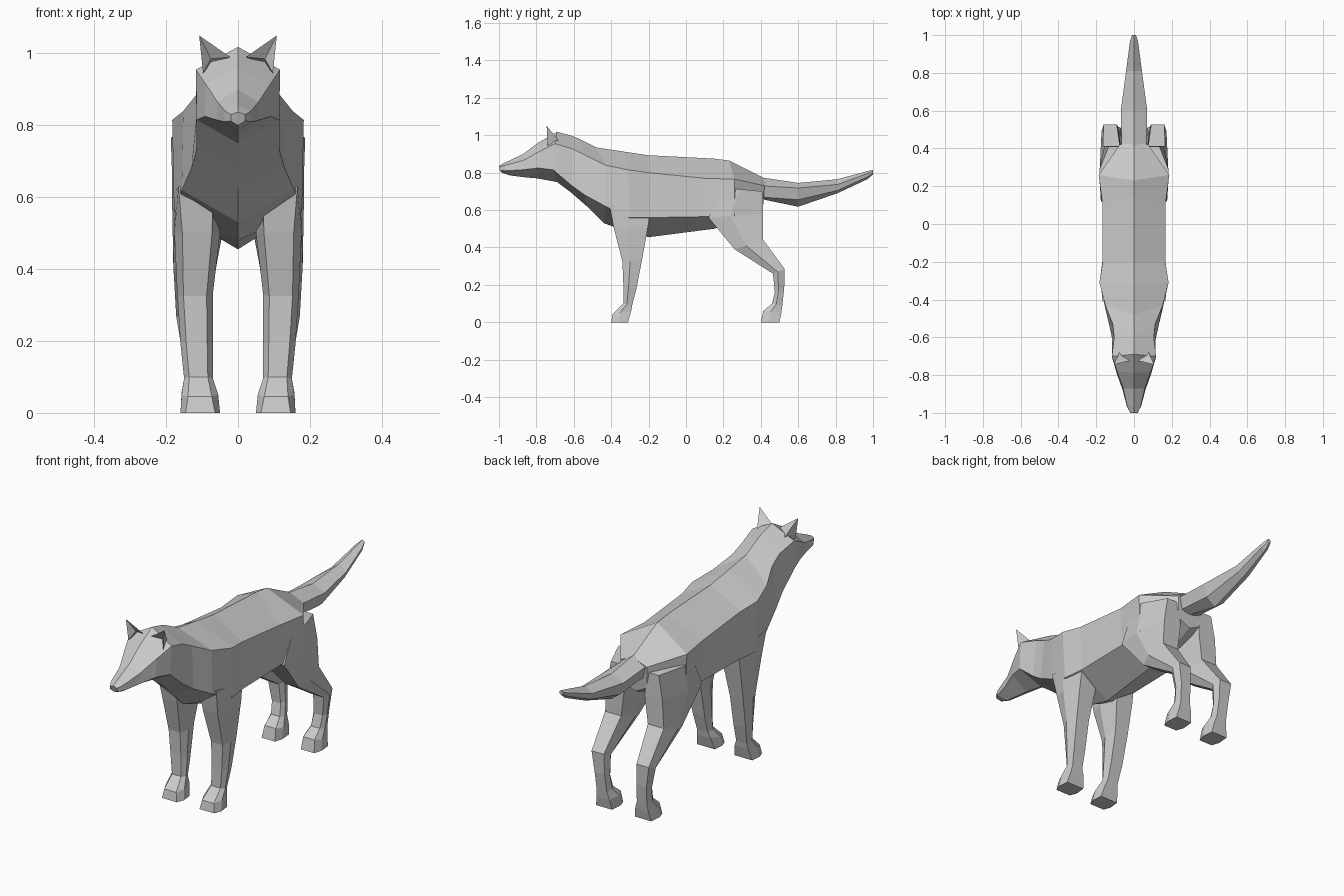
import bpy, bmesh


def finish(name, bm, mirror=False):
    bmesh.ops.recalc_face_normals(bm, faces=bm.faces)
    mesh = bpy.data.meshes.new(name)
    bm.to_mesh(mesh)
    bm.free()
    obj = bpy.data.objects.new(name, mesh)
    bpy.context.collection.objects.link(obj)
    if mirror:
        obj.modifiers.new("Mirror", 'MIRROR').use_mirror_merge = False
    return obj


def loft(name, rings, mirror=False):
    bm = bmesh.new()
    loops = [[bm.verts.new(p) for p in ring] for ring in rings]
    n = len(loops[0])
    for a, b in zip(loops, loops[1:]):
        for i in range(n):
            j = (i + 1) % n
            bm.faces.new((a[i], a[j], b[j], b[i]))
    bm.faces.new(loops[0])
    bm.faces.new(loops[-1])
    return finish(name, bm, mirror)


def trunk_ring(top, side, low, bottom):
    # six-sided symmetric section: ridge, flank, lower flank, keel
    (sx, sy, sz), (lx, ly, lz) = side, low
    return [(0, *top), side, low, (0, *bottom), (-lx, ly, lz), (-sx, sy, sz)]


def leg_ring(yf, zf, yb, zb, xin, xout, front=0.65, back=0.75):
    # six-sided limb section, narrower at front and back
    c, h = (xin + xout) / 2, (xout - xin) / 2
    ym, zm = yf * .6 + yb * .4, zf * .6 + zb * .4
    return [(c - h * front, yf, zf), (c + h * front, yf, zf), (xout, ym, zm),
            (c + h * back, yb, zb), (c - h * back, yb, zb), (xin, ym, zm)]


# Torso and neck, rump to nape
neck = trunk_ring((-.62, 1.0), (.105, -.60, .925), (.115, -.61, .73), (-.61, .69))
loft("body", [
    trunk_ring((.43, .765), (.075, .42, .73), (.07, .41, .62), (.41, .585)),
    trunk_ring((.23, .865), (.187, .26, .765), (.18, .26, .56), (.27, .53)),
    trunk_ring((.15, .875), (.166, .10, .77), (.165, .11, .565), (.15, .50)),
    trunk_ring((-.20, .893), (.166, -.20, .80), (.166, -.19, .56), (-.20, .455)),
    trunk_ring((-.33, .912), (.183, -.31, .815), (.178, -.30, .56), (-.30, .48)),
    trunk_ring((-.48, .935), (.152, -.43, .84), (.156, -.43, .62), (-.44, .53)),
    trunk_ring((-.58, .985), (.112, -.53, .89), (.13, -.54, .68), (-.53, .62)),
    neck])

# Head and muzzle
loft("head", [
    neck,
    trunk_ring((-.69, 1.018), (.117, -.70, .955), (.115, -.71, .815), (-.69, .75)),
    trunk_ring((-.79, .96), (.09, -.78, .915), (.092, -.79, .825), (-.80, .77)),
    trunk_ring((-.87, .90), (.057, -.87, .865), (.06, -.88, .815), (-.86, .775)),
    trunk_ring((-.97, .853), (.036, -.965, .84), (.038, -.965, .81), (-.94, .785)),
    trunk_ring((-1, .837), (.02, -1, .83), (.02, -.995, .812), (-.985, .80))])

# Tail
loft("tail", [
    trunk_ring((.40, .775), (.065, .40, .73), (.05, .40, .67), (.42, .655)),
    trunk_ring((.60, .745), (.07, .60, .718), (.05, .60, .655), (.60, .618)),
    trunk_ring((.81, .765), (.042, .81, .737), (.032, .81, .705), (.81, .69)),
    trunk_ring((.97, .808), (.021, .97, .795), (.018, .97, .777), (.97, .765)),
    trunk_ring((1, .815), (.01, 1, .808), (.009, 1, .797), (1, .79))])

# Front legs, shoulder to paw
loft("front_leg", [leg_ring(*r) for r in [
    (-.41, .63, -.19, .60, .06, .174, .85),
    (-.385, .50, -.205, .50, .05, .177),
    (-.34, .325, -.235, .335, .07, .169),
    (-.335, .20, -.265, .18, .07, .16),
    (-.335, .10, -.288, .09, .07, .15),
    (-.392, .045, -.293, .06, .055, .157),
    (-.40, 0, -.31, 0, .05, .16, .75, .9)]], mirror=True)

# Hind legs, hip to paw
loft("hind_leg", [leg_ring(*r) for r in [
    (.20, .72, .41, .70, .02, .184, .9, .4),
    (.12, .56, .413, .58, .03, .183, .9, .65),
    (.26, .39, .413, .44, .06, .18),
    (.465, .26, .528, .285, .08, .172),
    (.475, .16, .525, .18, .08, .155),
    (.46, .10, .515, .09, .075, .15),
    (.413, .06, .51, .05, .06, .157),
    (.40, 0, .50, 0, .06, .16, .75, .9)]], mirror=True)

# Ears with a hollowed front
bm = bmesh.new()
outer, inner, back, tip, hollow = [bm.verts.new(p) for p in (
    (.097, -.74, .945), (.022, -.725, .99), (.075, -.675, .965),
    (.108, -.745, 1.05), (.075, -.712, .985))]
for f in ((outer, back, tip), (back, inner, tip), (inner, hollow, tip),
          (hollow, outer, tip), (outer, hollow, inner, back)):
    bm.faces.new(f)
finish("ear", bm, mirror=True)
